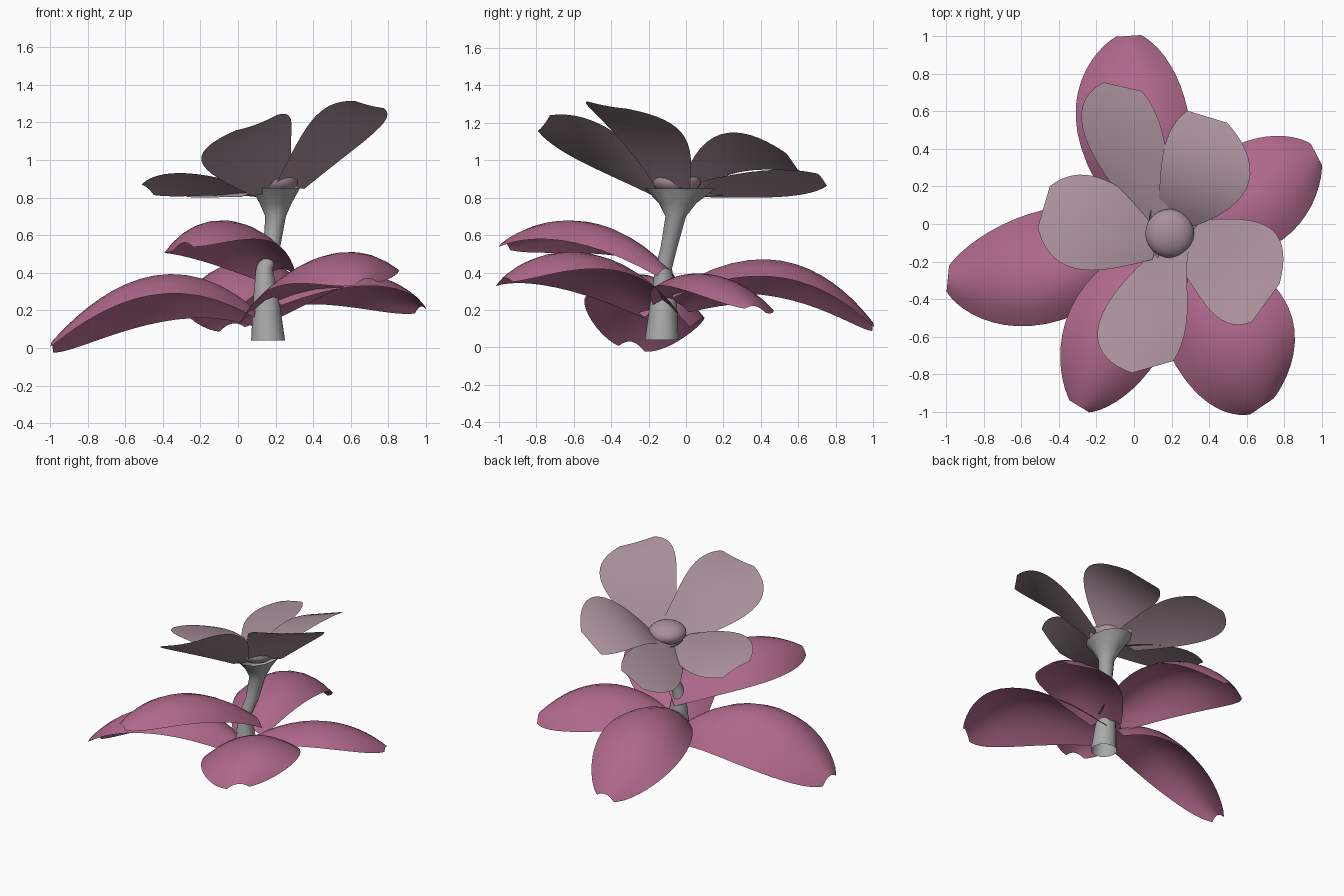
import bpy
import bmesh
import math
from mathutils import Vector

cube = bpy.data.objects.get("Cube")
if cube:
    bpy.data.objects.remove(cube, do_unlink=True)


def make_material(name, colour):
    mat = bpy.data.materials.new(name)
    mat.use_nodes = True
    mat.diffuse_color = (*colour, 1)
    mat.node_tree.nodes["Principled BSDF"].inputs["Base Color"].default_value = (*colour, 1)
    return mat


leaf_pink = make_material("leaf_pink", (0.43, 0.14, 0.26))
petal_mauve = make_material("petal_mauve", (0.40, 0.28, 0.33))
stem_grey = make_material("stem_grey", (0.40, 0.40, 0.40))


def finish(name, bm, mat):
    mesh = bpy.data.meshes.new(name)
    bm.to_mesh(mesh)
    bm.free()
    mesh.materials.append(mat)
    for poly in mesh.polygons:
        poly.use_smooth = True
    obj = bpy.data.objects.new(name, mesh)
    bpy.context.collection.objects.link(obj)
    return obj


def bridge_rows(bm, rows, closed=False):
    for low, high in zip(rows, rows[1:]):
        count = len(low)
        for i in range(count if closed else count - 1):
            j = (i + 1) % count
            bm.faces.new((low[i], low[j], high[j], high[i]))


def blade(name, base, mid, tip, side, dome, start, end, power, mat, steps=16, across=8):
    """Curved sheet along a rib through base, mid and tip; side is the half width."""
    base, mid, tip, side = map(Vector, (base, mid, tip, side))
    control = 2 * mid - (base + tip) / 2
    bm = bmesh.new()
    rows = []
    for a in range(steps + 1):
        t = 1 - (1 - a / steps) ** 1.5
        rib = base * (1 - t) ** 2 + control * 2 * t * (1 - t) + tip * t * t
        width = math.sin(math.pi * (start + (end - start) * t) ** power) ** 0.58
        row = []
        for b in range(across + 1):
            s = 2 * b / across - 1
            drop = Vector((0, 0, dome * s * s * width))
            row.append(bm.verts.new(rib + side * s * width - drop))
        rows.append(row)
    bridge_rows(bm, rows)
    bm.normal_update()
    if sum(f.normal.z for f in bm.faces) < 0:
        bmesh.ops.reverse_faces(bm, faces=bm.faces)
    return finish(name, bm, mat)


# Broad domed leaves around the foot: base, middle, tip, half width, dome
leaves = {
    "back_leaf": ((.14, -.08, .3), (0, .5, .46), (-.03, 1, .13), (.3, .02, .05), .14),
    "left_leaf": ((.18, -.08, .25), (.6, .13, .39), (.97, .37, .22), (-.13, .25, -.05), .11),
    "right_leaf": ((.1, -.1, .2), (-.43, -.22, .38), (-.99, -.29, .03), (.03, .31, -.07), .17),
    "front_right_leaf": ((.22, -.1, .42), (-.07, -.52, .67), (-.29, -.97, .56), (.23, -.14, .04), .14),
    "front_left_leaf": ((.12, -.1, .2), (.5, -.56, .5), (.68, -.97, .37), (.28, .19, .04), .13),
}
for name, shape in leaves.items():
    blade(name, *shape, 0.1, 0.98, 1.2, leaf_pink)

# Flower petals, lightly cupped
petals = {
    "back_right_petal": ((.12, .01, .84), (-.04, .4, .88), (-.06, .73, .9), (.22, -.05, .07), .01),
    "right_petal": ((.13, -.08, .83), (-.2, -.01, .89), (-.48, .09, .85), (.07, .24, -.06), .02),
    "front_petal": ((.19, -.14, .84), (.05, -.45, 1.04), (.1, -.76, 1.19), (.24, .07, .09), -.02),
    "left_petal": ((.28, -.08, .86), (.54, -.22, 1.15), (.7, -.42, 1.29), (.16, .22, -.04), -.01),
    "back_left_petal": ((.22, .02, .86), (.37, .25, 1.04), (.39, .57, .99), (.23, -.07, .1), 0),
}
for name, shape in petals.items():
    blade(name, *shape, 0.23, 0.95, 1.7, petal_mauve)

# Bent stem flaring into an oval cup: x, y, z, x radius, y radius
stem_rings = [
    (.16, -.13, .04, .09, .09),
    (.15, -.12, .25, .07, .07),
    (.14, -.12, .42, .045, .045),
    (.18, -.09, .54, .045, .045),
    (.2, -.055, .7, .055, .055),
    (.2, -.045, .77, .085, .1),
    (.2, -.03, .85, .13, .19),
]
SIDES = 12
bm = bmesh.new()
rings = []
for x, y, z, rx, ry in stem_rings:
    angles = [2 * math.pi * i / SIDES for i in range(SIDES)]
    rings.append([bm.verts.new((x + rx * math.cos(a), y + ry * math.sin(a), z)) for a in angles])
bridge_rows(bm, rings, closed=True)
finish("stem", bm, stem_grey)

# Flattened flower centre
bm = bmesh.new()
bmesh.ops.create_uvsphere(bm, u_segments=24, v_segments=12, radius=0.13)
centre = finish("flower_centre", bm, petal_mauve)
centre.location = (0.19, -0.05, 0.89)
centre.scale = (1, 1, 0.6)
